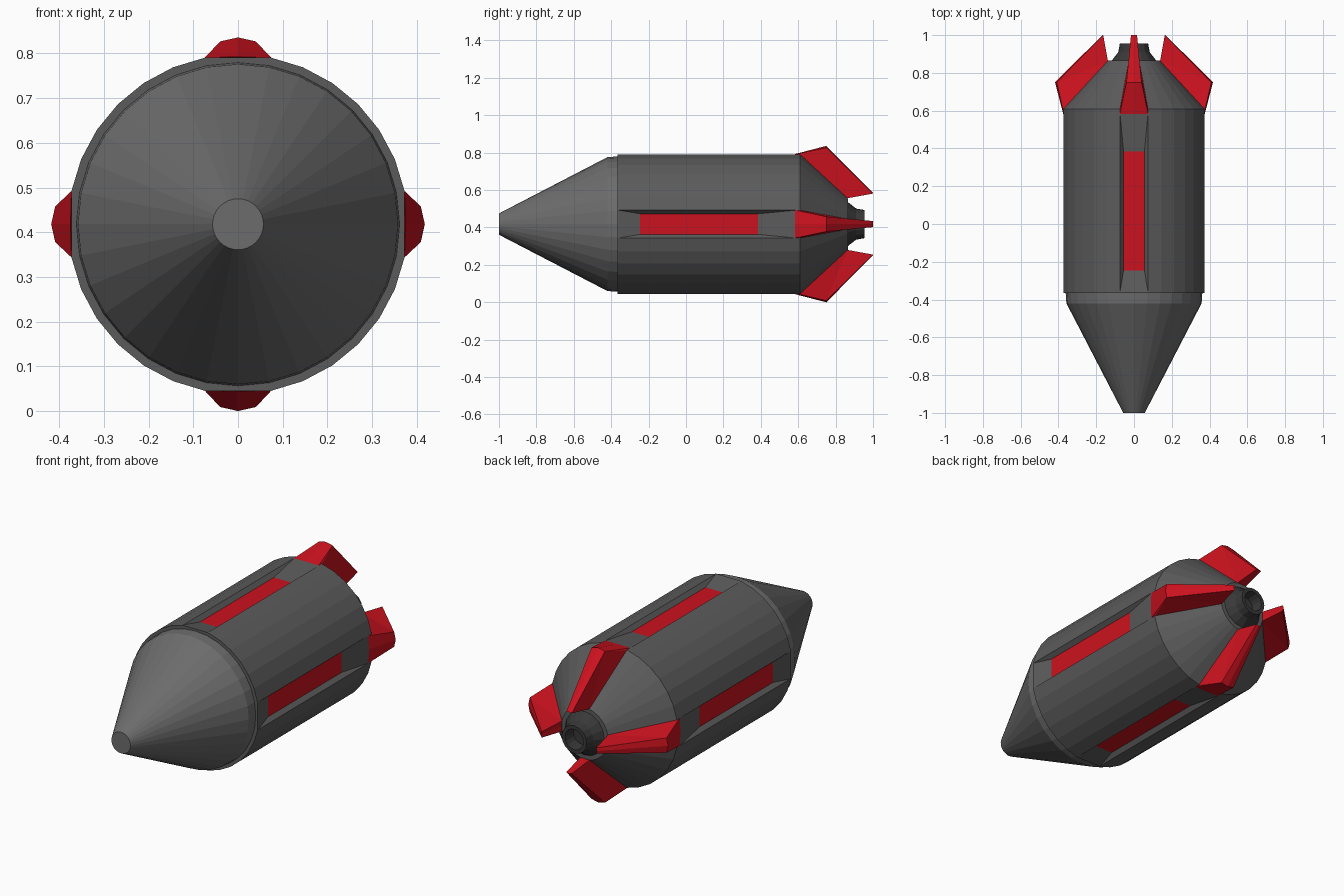
import bpy
import bmesh
from math import sin, cos, pi
from mathutils import Matrix

if "Cube" in bpy.data.objects:
    bpy.data.objects.remove(bpy.data.objects["Cube"])

CZ = 0.418            # height of the long axis
N = 32                # sides of the round parts
STEP = 2 * pi / N
R = 0.38              # body radius
FLAT = R * cos(STEP)  # radius of the four flat strips
HALF = R * sin(STEP)  # half width of the flat strips


def material(name, rgb):
    m = bpy.data.materials.new(name)
    m.diffuse_color = (*rgb, 1)
    m.use_nodes = True
    m.node_tree.nodes["Principled BSDF"].inputs["Base Color"].default_value = m.diffuse_color
    return m


RED = material("red", (0.60, 0.006, 0.013))
HULL = material("dark_grey", (0.105, 0.105, 0.105))
NOSE = material("mid_grey", (0.15, 0.15, 0.15))
BLACK = material("nozzle_grey", (0.04, 0.04, 0.04))


def finish(name, bm, mats, quarter=0):
    """Turn a bmesh into an object, rotated by quarter turns about the long axis."""
    bm.transform(Matrix.Translation((0, 0, CZ)) @ Matrix.Rotation(quarter * pi / 2, 4, 'Y'))
    mesh = bpy.data.meshes.new(name)
    bm.to_mesh(mesh)
    bm.free()
    for m in mats:
        mesh.materials.append(m)
    ob = bpy.data.objects.new(name, mesh)
    bpy.context.collection.objects.link(ob)
    return ob


def lathe(name, profile, mat, sides=N, flatten=False, gap=None):
    """Spin (y, radius) points round the long axis; gap = row whose strip faces stay open."""
    bm = bmesh.new()
    rings = []
    for y, r in profile:
        ring = []
        for i in range(sides):
            k = r * (cos(STEP) if flatten and i % 8 == 0 else 1)
            a = 2 * pi * i / sides
            ring.append(bm.verts.new((k * sin(a), y, k * cos(a))))
        rings.append(ring)
    for row, (a, b) in enumerate(zip(rings, rings[1:])):
        for i in range(sides):
            if row == gap and i % 8 in (0, 7):
                continue
            j = (i + 1) % sides
            bm.faces.new((a[i], a[j], b[j], b[i]))
    bm.faces.new(rings[0])
    bm.faces.new(rings[-1])
    bmesh.ops.recalc_face_normals(bm, faces=bm.faces)
    return finish(name, bm, [mat])


# Nose cone with a short straight collar
lathe("nose_cone", [(-1, 0.057), (-0.42, 0.358), (-0.36, 0.362)], NOSE)

# Main body and tapered tail, open where the four channels sit
lathe("body", [(-0.365, R), (-0.36, R), (0.585, R), (0.61, R), (0.865, 0.14)],
      HULL, flatten=True, gap=1)

# Hollow exhaust nozzle
lathe("nozzle", [(0.85, 0.118), (0.865, 0.118), (0.91, 0.083), (0.955, 0.075),
                 (0.955, 0.055), (0.89, 0.05)], BLACK, sides=16)


def channel(q):
    """Shallow recess with ramped ends and a red floor."""
    bm = bmesh.new()
    rows = []
    for y, hw, r in ((-0.36, HALF, FLAT), (-0.245, 0.055, 0.35),
                     (0.385, 0.055, 0.35), (0.585, HALF, FLAT)):
        rows.append([bm.verts.new(p) for p in
                     ((-HALF, y, FLAT), (-hw, y, r), (hw, y, r), (HALF, y, FLAT))])
    for n, (a, b) in enumerate(zip(rows, rows[1:])):
        for i in range(3):
            f = bm.faces.new((a[i], a[i + 1], b[i + 1], b[i]))
            f.material_index = int(n == 1 and i == 1)
    bmesh.ops.remove_doubles(bm, verts=bm.verts, dist=1e-5)
    finish(f"side_channel_{q + 1}", bm, [HULL, RED], q)


def fin(q):
    """Swept tail fin: three-point ridge in front, tapering to a narrow back edge."""
    bm = bmesh.new()

    def row(y, hw, r, mid):
        return [bm.verts.new(p) for p in ((-hw, y, r), (0, y, mid), (hw, y, r))]

    front = row(0.583, HALF, FLAT, FLAT + 0.002)
    ridge = row(0.75, 0.04, 0.409, 0.418)
    tip = row(1.0, 0.016, 0.163, 0.167)
    root = row(0.862, 0.028, 0.138, 0.138)
    rim = row(0.61, HALF, FLAT - 0.002, FLAT - 0.002)
    loop = [front, ridge, tip, root, rim]
    for a, b in zip(loop, loop[1:] + loop[:1]):
        for i in range(2):
            bm.faces.new((a[i], a[i + 1], b[i + 1], b[i]))
    for s in (0, 2):
        bm.faces.new((front[s], ridge[s], rim[s]))
        bm.faces.new((rim[s], ridge[s], root[s]))
        bm.faces.new((root[s], ridge[s], tip[s]))
    bmesh.ops.recalc_face_normals(bm, faces=bm.faces)
    finish(f"tail_fin_{q + 1}", bm, [RED], q)


# Four channels and four fins around the axis
for q in range(4):
    channel(q)
    fin(q)
